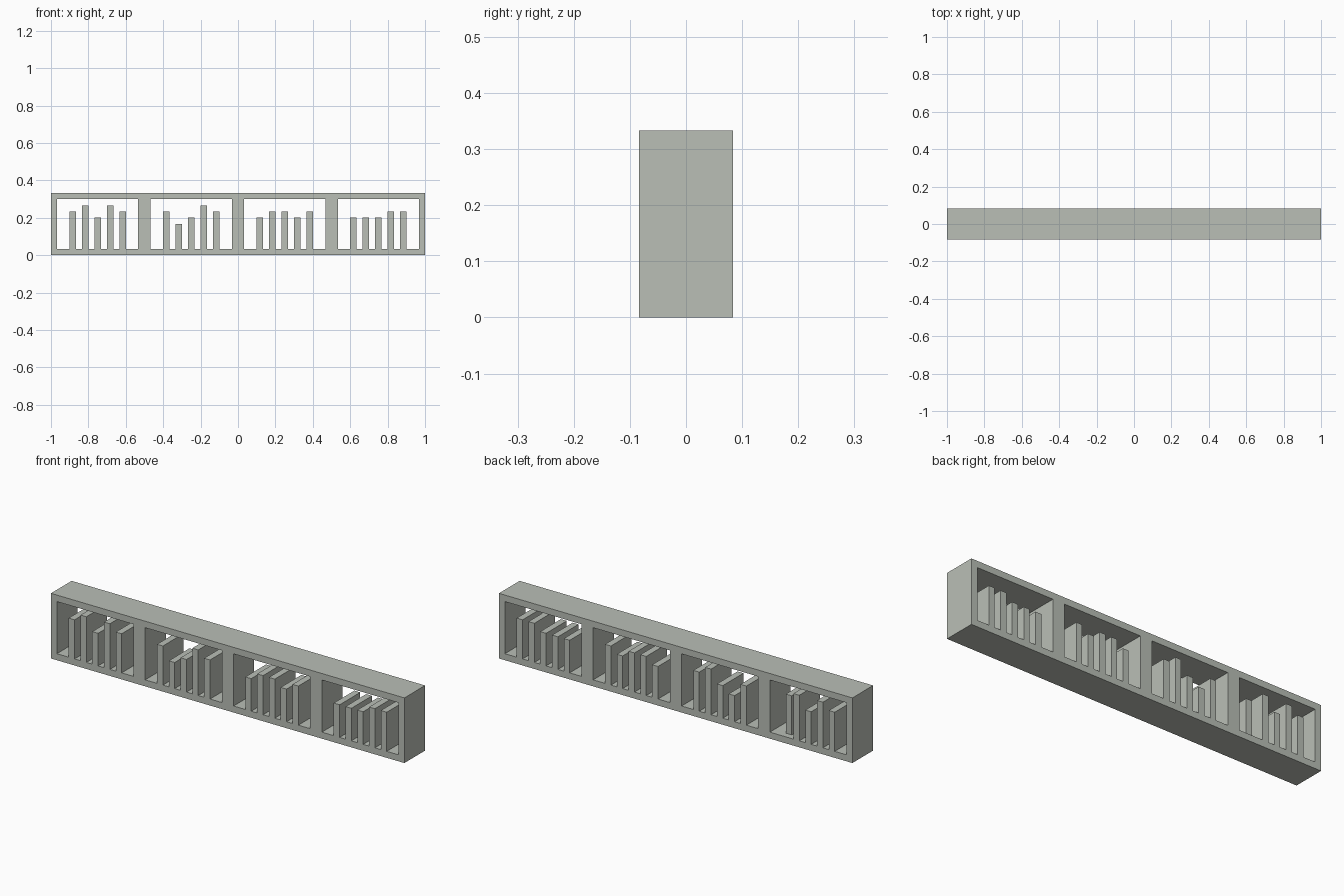
import bpy
import bmesh

cube = bpy.data.objects.get("Cube")
if cube:
    bpy.data.objects.remove(cube, do_unlink=True)

U = 1 / 30            # module: the shelf is 60 x 5 x 10 modules
HALF_DEPTH = 2.5

# Single flat colour
grey = bpy.data.materials.new("sage_grey")
grey.use_nodes = True
colour = (0.49, 0.52, 0.47, 1)
grey.diffuse_color = colour
grey.node_tree.nodes["Principled BSDF"].inputs["Base Color"].default_value = colour


def add_object(name, bm):
    bmesh.ops.recalc_face_normals(bm, faces=bm.faces)
    mesh = bpy.data.meshes.new(name)
    bm.to_mesh(mesh)
    bm.free()
    mesh.materials.append(grey)
    obj = bpy.data.objects.new(name, mesh)
    bpy.context.collection.objects.link(obj)
    return obj


def extrude_depth(bm, depth):
    """Push the flat front outline back along y into a closed solid."""
    front = bm.faces[:]
    result = bmesh.ops.extrude_face_region(bm, geom=front, use_keep_orig=True)
    moved = [g for g in result["geom"] if isinstance(g, bmesh.types.BMVert)]
    bmesh.ops.translate(bm, verts=moved, vec=(0, depth * U, 0))


def add_cells(name, xs, zs, depth, is_solid):
    """Extrude the solid cells of a front grid given in modules."""
    bm = bmesh.new()
    verts = [[bm.verts.new((x * U, -HALF_DEPTH * U, z * U)) for z in zs] for x in xs]
    for i in range(len(xs) - 1):
        for j in range(len(zs) - 1):
            if is_solid(i, j):
                bm.faces.new((verts[i][j], verts[i + 1][j],
                              verts[i + 1][j + 1], verts[i][j + 1]))
    extrude_depth(bm, depth)
    return add_object(name, bm)


# Frame with four open bays
add_cells("shelf_frame", [-30, -29, -16, -14, -1, 1, 14, 16, 29, 30], [0, 1, 9, 10],
          5, lambda i, j: not (j == 1 and i % 2 == 1))

# Upright books: left edge of the first book and top heights in each bay
bays = [(-27, (7, 8, 6, 8, 7)),
        (-12, (7, 5, 6, 8, 7)),
        (3, (6, 7, 7, 6, 7)),
        (18, (6, 6, 6, 7, 7))]
for b, (start, tops) in enumerate(bays, 1):
    for k, top in enumerate(tops):
        x = start + 2 * k
        # The last book of the first bay is one module shallower
        depth = 4 if (b, k) == (1, 4) else 5
        add_cells(f"book_{b}_{k + 1}", [x, x + 1], [1, top], depth, lambda i, j: True)
